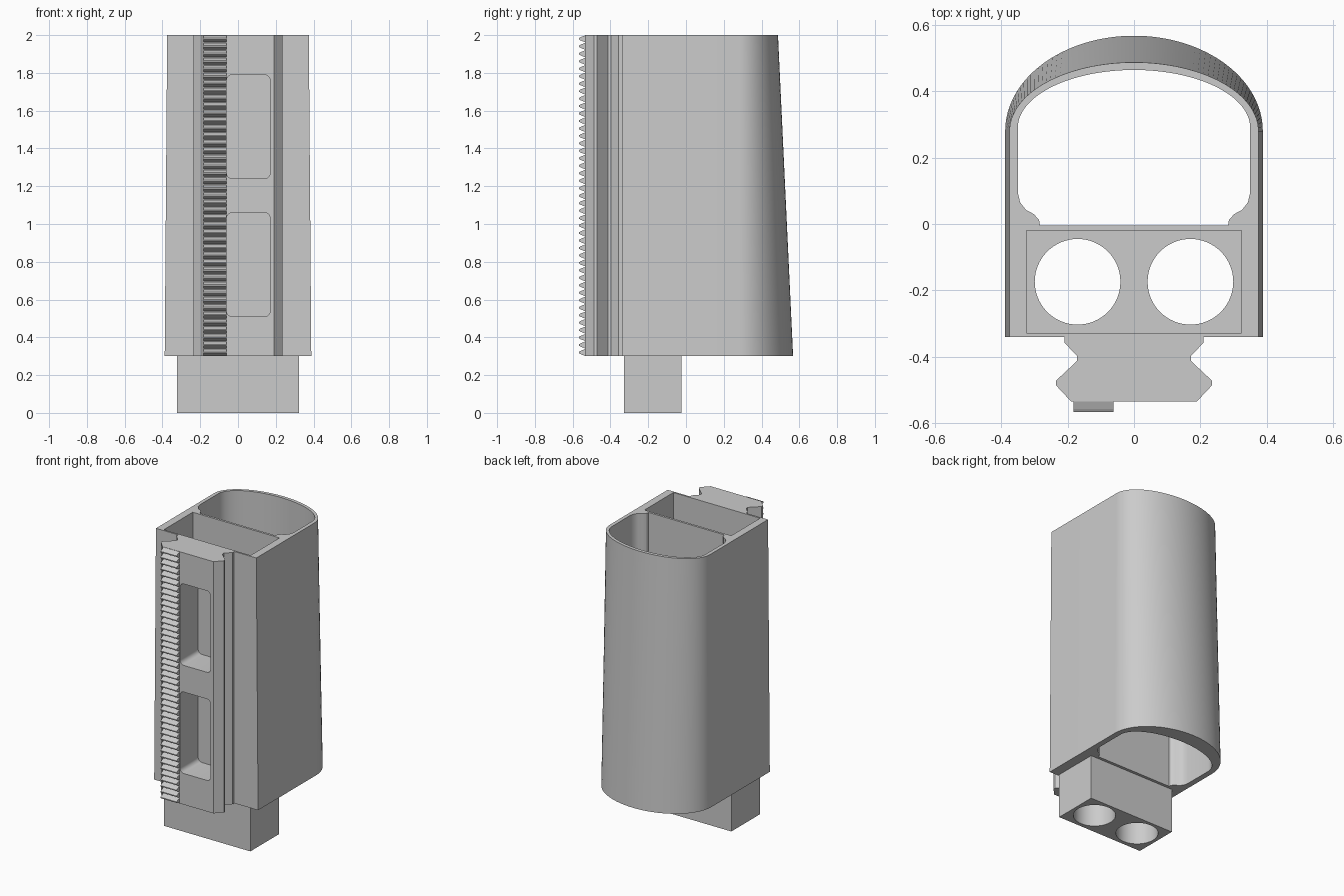
import bpy, bmesh, math
from mathutils import Vector

old = bpy.data.objects.get("Cube")
if old:
    bpy.data.objects.remove(old, do_unlink=True)

grey = bpy.data.materials.new("plain grey")
grey.use_nodes = True
grey.diffuse_color = (0.6, 0.6, 0.6, 1)
grey.node_tree.nodes["Principled BSDF"].inputs["Base Color"].default_value = (0.6, 0.6, 0.6, 1)

BASE, TOP, FRONT = 0.3, 2.0, -0.34


def loft(name, ring_a, ring_b):
    """Solid between two matching rings of 3D points."""
    bm = bmesh.new()
    a = [bm.verts.new(p) for p in ring_a]
    b = [bm.verts.new(p) for p in ring_b]
    n = len(a)
    for i in range(n):
        j = (i + 1) % n
        bm.faces.new((a[i], a[j], b[j], b[i]))
    bm.faces.new(a[::-1])
    bm.faces.new(b)
    bmesh.ops.recalc_face_normals(bm, faces=bm.faces)
    mesh = bpy.data.meshes.new(name)
    bm.to_mesh(mesh)
    bm.free()
    mesh.materials.append(grey)
    obj = bpy.data.objects.new(name, mesh)
    bpy.context.collection.objects.link(obj)
    return obj


def prism(name, outline, lo, hi, axis="z"):
    """Extrude a 2D outline along one axis."""
    place = {"x": lambda u, v, w: (w, u, v),
             "y": lambda u, v, w: (u, w, v),
             "z": lambda u, v, w: (u, v, w)}[axis]
    return loft(name, [place(u, v, lo) for u, v in outline],
                [place(u, v, hi) for u, v in outline])


def rect(x0, x1, y0, y1):
    return [(x0, y0), (x1, y0), (x1, y1), (x0, y1)]


def arc(cx, cy, rx, ry, start, end, steps):
    angles = [math.radians(start + (end - start) * i / steps) for i in range(steps + 1)]
    return [(cx + rx * math.cos(t), cy + ry * math.sin(t)) for t in angles]


def rounded(x0, x1, y0, y1, r):
    return (arc(x1 - r, y1 - r, r, r, 0, 90, 6) + arc(x0 + r, y1 - r, r, r, 90, 180, 6)
            + arc(x0 + r, y0 + r, r, r, 180, 270, 6) + arc(x1 - r, y0 + r, r, r, 270, 360, 6))


def mirrored(half):
    """Close an outline given its +x half."""
    return half + [(-x, y) for x, y in reversed(half)]


def combine(obj, other, operation):
    """Apply a boolean and remove the helper."""
    other.hide_render = True
    mod = obj.modifiers.new("cut", "BOOLEAN")
    mod.operation, mod.object, mod.solver = operation, other, "EXACT"
    graph = bpy.context.evaluated_depsgraph_get()
    mesh = bpy.data.meshes.new_from_object(obj.evaluated_get(graph))
    obj.modifiers.clear()
    obj.data = mesh
    bpy.data.objects.remove(other, do_unlink=True)


# Tapered shell with a rounded back
def shell_ring(half_width, back, z):
    arch = arc(0, 0.28, half_width, back - 0.28, 0, 180, 64)
    return [(x, y, z) for x, y in [(-half_width, FRONT), (half_width, FRONT)] + arch]


shell = loft("shell", shell_ring(0.388, 0.567, BASE), shell_ring(0.375, 0.487, TOP))

# Plug under the shell
combine(shell, prism("plug", rect(-0.322, 0.322, -0.328, -0.024), 0, BASE + 0.05), "UNION")

# Large through cavity behind the partition
corner = [(0.283, -0.005), (0.286, 0.012), (0.302, 0.03), (0.325, 0.042), (0.343, 0.065), (0.35, 0.095)]
cavity = mirrored(corner)
cavity[6:6] = arc(0, 0.29, 0.35, 0.174, 0, 180, 64)
combine(shell, prism("cavity_cutter", cavity, BASE - 0.1, TOP + 0.1), "DIFFERENCE")

# Socket in the top that matches the plug
combine(shell, prism("socket_cutter", rect(-0.324, 0.324, -0.328, -0.02), TOP - 0.32, TOP + 0.1), "DIFFERENCE")

# Twin round bores
for side in (-1, 1):
    bore = arc(side * 0.17, -0.174, 0.129, 0.129, 0, 360, 64)[:-1]
    combine(shell, prism("bore_cutter", bore, -0.1, TOP + 0.1), "DIFFERENCE")

# Dovetail rail on the front
rail_half = [(0.21, FRONT), (0.21, -0.357), (0.172, -0.397), (0.172, -0.413),
             (0.235, -0.472), (0.235, -0.486), (0.19, -0.534)]
rail = prism("rail", mirrored(rail_half), BASE, TOP)

# Rounded windows in the rail
for low in (0.51, 1.24):
    window = rounded(-0.06, 0.17, low, low + 0.55, 0.03)
    combine(rail, prism("window_cutter", window, -0.7, FRONT + 0.05, "y"), "DIFFERENCE")

# Toothed rack beside the windows
count = 43
pitch = (TOP - BASE) / count
rack_outline = [(-0.53, BASE)]
for i in range(count):
    z = BASE + i * pitch
    rack_outline += [(-0.535, z + 0.05 * pitch), (-0.558, z + 0.28 * pitch), (-0.567, z + 0.42 * pitch),
                     (-0.567, z + 0.58 * pitch), (-0.558, z + 0.72 * pitch), (-0.535, z + 0.95 * pitch)]
rack_outline.append((-0.53, TOP))
rack = prism("tooth_rack", rack_outline, -0.182, -0.062, "x")

# Smooth curves, sharp edges
for obj in (shell, rail):
    bpy.ops.object.select_all(action="DESELECT")
    obj.select_set(True)
    bpy.context.view_layer.objects.active = obj
    bpy.ops.object.shade_smooth_by_angle(angle=math.radians(25))
